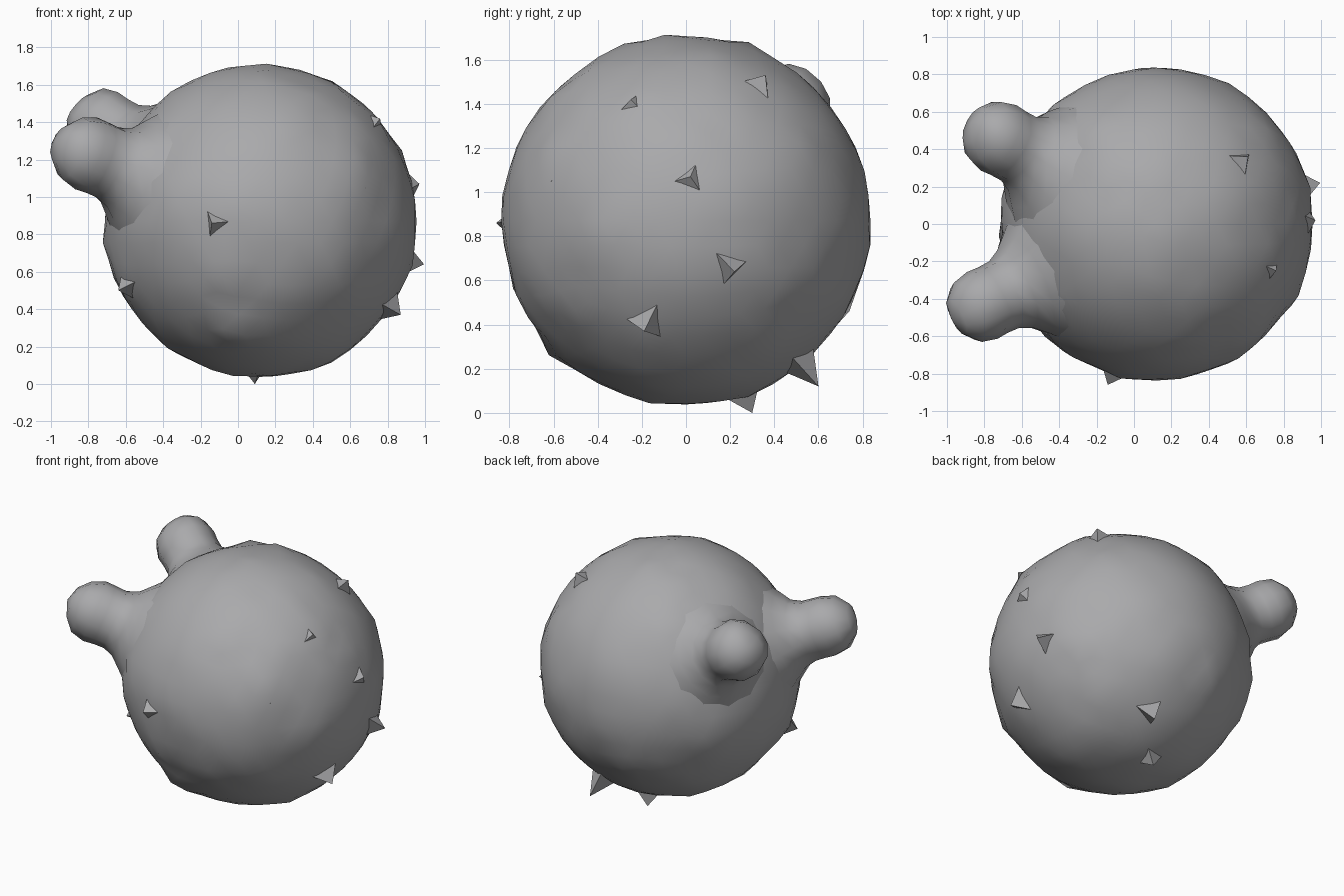
import bpy, bmesh, math, random
from mathutils import Vector, noise

random.seed(4)
old = bpy.data.objects.get("Cube")
if old:
    bpy.data.objects.remove(old, do_unlink=True)

CENTRE = Vector((0.12, 0.0, 0.87))
RADIUS = 0.835

# One grey rock material
rock = bpy.data.materials.new("rock_grey")
rock.use_nodes = True
GREY = (0.40, 0.40, 0.41, 1.0)
rock.diffuse_color = GREY
rock.node_tree.nodes["Principled BSDF"].inputs["Base Color"].default_value = GREY


def finish(bm, name, angle=35):
    """Turn a bmesh into a smooth object that keeps its sharp creases."""
    bmesh.ops.recalc_face_normals(bm, faces=bm.faces[:])
    for f in bm.faces:
        f.smooth = True
    mesh = bpy.data.meshes.new(name)
    bm.to_mesh(mesh)
    bm.free()
    mesh.set_sharp_from_angle(angle=math.radians(angle))
    mesh.materials.append(rock)
    obj = bpy.data.objects.new(name, mesh)
    bpy.context.collection.objects.link(obj)
    return obj


# Broad ridges on the ball: direction from the centre, height, spread
RIDGES = [
    ((0.66, -0.20, 0.58), 0.03, 0.16),
    ((0.43, 0.10, -0.77), 0.03, 0.16),
    ((0.53, -0.58, 0.21), 0.04, 0.11),
    ((-0.12, -0.65, -0.62), 0.05, 0.12),
    ((-0.17, -0.80, -0.32), 0.03, 0.10),
    ((-0.62, -0.55, -0.02), 0.03, 0.12),
    ((-0.76, -0.25, -0.37), 0.03, 0.12),
    ((-0.60, 0.45, -0.15), 0.03, 0.14),
    ((-0.32, 0.50, 0.55), 0.03, 0.12),
    ((-0.50, -0.68, 0.10), 0.02, 0.14),
]

# Ball with gentle roughness and patches of sharper crust
bm = bmesh.new()
bmesh.ops.create_icosphere(bm, subdivisions=4, radius=1.0)
for v in bm.verts:
    d = v.co.normalized()
    r = RADIUS + 0.010 * noise.noise(d * 2.5)
    r += 0.05 * max(0.0, noise.noise(d * 5.0 + Vector((3, 1, 7))) - 0.22)
    for axis, height, spread in RIDGES:
        a = d.angle(Vector(axis))
        r += height * math.exp(-(a / spread) ** 2) * random.uniform(0.3, 1.0)
    v.co = CENTRE + d * r
finish(bm, "rock_body")

# Rounded knobs with flared necks: (radius, distance from the ball's centre)
PROFILE = [(0.40, 0.70), (0.29, 0.81), (0.225, 0.88), (0.195, 0.95),
           (0.195, 1.02), (0.20, 1.09), (0.175, 1.18), (0.105, 1.25), (0.0, 1.28)]


def knob(name, bulb):
    axis = Vector(bulb) - CENTRE
    bm = bmesh.new()
    verts = [bm.verts.new((r, 0, z)) for r, z in PROFILE]
    edges = [bm.edges.new(pair) for pair in zip(verts, verts[1:])]
    bmesh.ops.spin(bm, geom=verts + edges, cent=(0, 0, 0), axis=(0, 0, 1),
                   angle=math.tau, steps=12)
    bmesh.ops.remove_doubles(bm, verts=bm.verts[:], dist=0.001)
    turn = axis.to_track_quat('Z', 'Y')
    for v in bm.verts:
        p = CENTRE + turn @ v.co
        v.co = p + 0.012 * noise.noise_vector(p * 5.0)
    finish(bm, name, 40)


knob("front_knob", (-0.80, -0.43, 1.23))
knob("back_knob", (-0.72, 0.46, 1.38))


# Small three-sided spikes: tip, base radius, turn about the axis
def spike(name, tip, base, turn):
    tip = Vector(tip)
    out = (tip - CENTRE).normalized()
    q = out.to_track_quat('Z', 'Y')
    bm = bmesh.new()
    ring = []
    for i in range(3):
        a = turn + i * math.tau / 3
        ring.append(bm.verts.new(CENTRE + out * 0.80 + q @ Vector(
            (base * math.cos(a), base * math.sin(a), 0))))
    top = bm.verts.new(tip)
    bm.faces.new(ring)
    for i in range(3):
        bm.faces.new((ring[i], ring[(i + 1) % 3], top))
    finish(bm, name, 20)


SPIKES = [
    ((0.995, 0.22, 0.64), 0.11, 0.3),
    ((0.87, -0.19, 0.37), 0.13, 1.0),
    ((0.61, 0.36, 1.53), 0.11, 0.6),
    ((0.76, -0.25, 1.42), 0.11, 1.5),
    ((-0.14, -0.86, 0.86), 0.11, 0.1),
    ((0.33, 0.60, 0.12), 0.11, 0.9),
    ((0.09, 0.30, 0.00), 0.11, 0.4),
    ((0.97, 0.02, 1.07), 0.12, 1.2),
    ((0.68, -0.61, 1.05), 0.12, 0.7),
    ((-0.64, -0.33, 0.50), 0.12, 0.2),
]
for n, (tip, base, turn) in enumerate(SPIKES, 1):
    spike(f"rock_spike_{n}", tip, base, turn)
